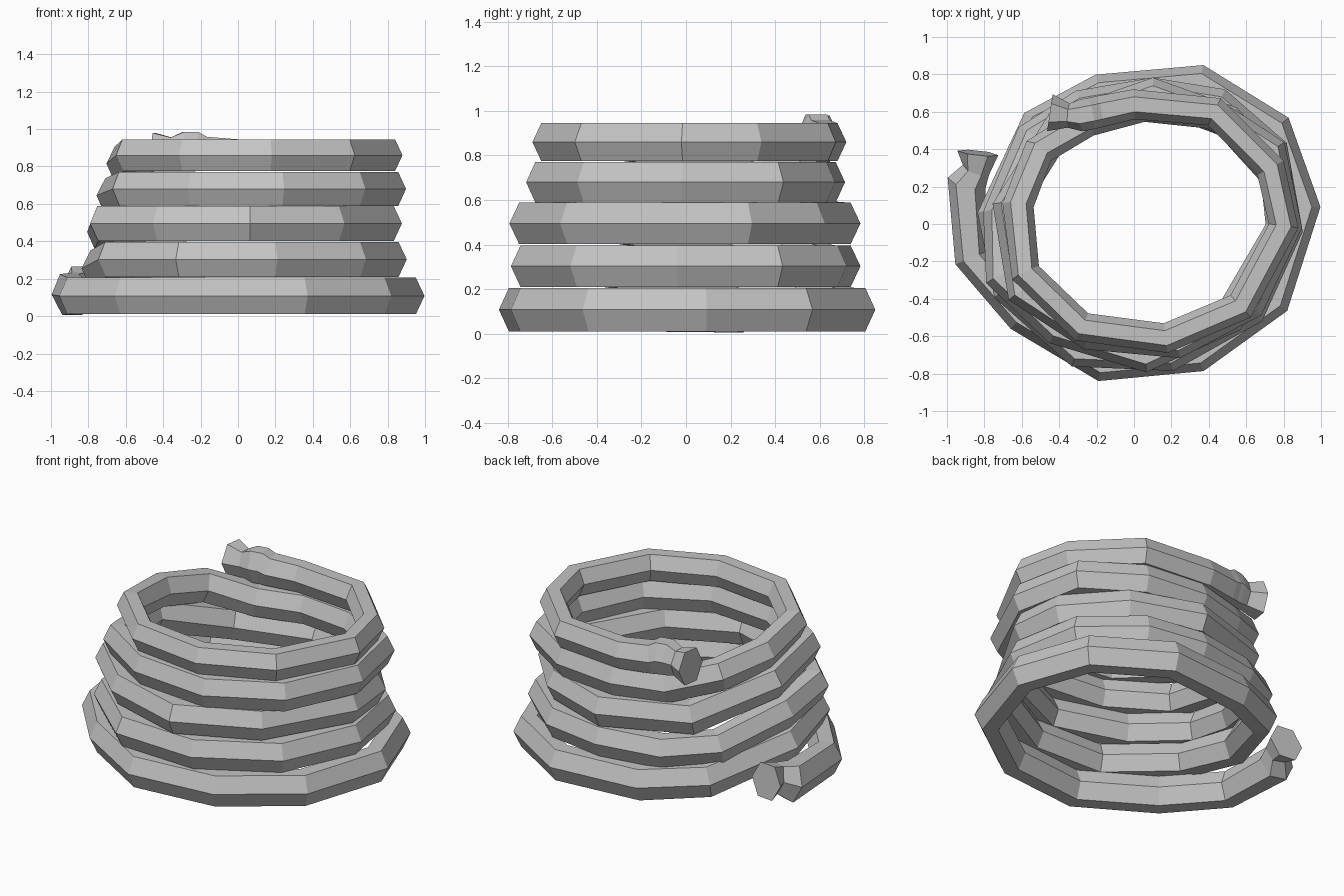
import bpy
import bmesh
from mathutils import Vector

# Remove the default object
default = bpy.data.objects.get("Cube")
if default:
    bpy.data.objects.remove(default, do_unlink=True)


def make_material(name, color):
    material = bpy.data.materials.new(name)
    material.use_nodes = True
    material.diffuse_color = color
    shader = material.node_tree.nodes["Principled BSDF"]
    shader.inputs["Base Color"].default_value = color
    return material


def sweep_hexagon(name, stations, material):
    """Sweep a flat-topped hexagon along (centre, half width, half height) stations."""
    bm = bmesh.new()
    rings = []
    last = len(stations) - 1
    for i, (centre, width, height) in enumerate(stations):
        before = centre - stations[max(i - 1, 0)][0]
        after = stations[min(i + 1, last)][0] - centre
        tangent = before.normalized() + after.normalized()
        side = tangent.cross(Vector((0, 0, 1))).normalized()
        up = side.cross(tangent).normalized()
        ring = []
        for across, rise in ((1, 0), (.5, 1), (-.5, 1), (-1, 0), (-.5, -1), (.5, -1)):
            ring.append(bm.verts.new(centre + side * across * width + up * rise * height))
        rings.append(ring)
    for lower, upper in zip(rings, rings[1:]):
        for k in range(len(lower)):
            n = (k + 1) % len(lower)
            bm.faces.new((lower[k], lower[n], upper[n], upper[k]))
    bm.faces.new(rings[0])
    bm.faces.new(rings[-1])
    bmesh.ops.recalc_face_normals(bm, faces=bm.faces)
    mesh = bpy.data.meshes.new(name)
    bm.to_mesh(mesh)
    bm.free()
    mesh.materials.append(material)
    obj = bpy.data.objects.new(name, mesh)
    bpy.context.collection.objects.link(obj)
    return obj


stations = []


def add_point(x, y, z, width, height):
    stations.append((Vector((x, y, z)), width, height))


def add_turn(z, width, height, level, climb=()):
    """Add one level turn of the coil, then the points that climb to the next turn."""
    for x, y in level:
        add_point(x, y, z, width, height)
    for x, y, climb_z in climb:
        add_point(x, y, climb_z, width, height)


# Lower loose end with its narrow neck
add_point(-.835, .38, .16, .11, .105)
add_point(-.845, .29, .15, .075, .085)
add_point(-.895, .22, .115, .105, .112)

# First, widest turn
add_turn(.108, .092, .098, [
    (-.87, -.18), (-.60, -.49), (-.17, -.75), (.34, -.70), (.745, -.41),
    (.905, .09), (.755, .51), (.35, .76), (-.18, .71)],
    climb=[(-.52, .53, .15), (-.745, .05, .255)])

# Second turn
add_turn(.303, .088, .093, [
    (-.67, -.35), (-.30, -.68), (.19, -.70), (.62, -.46),
    (.815, -.03), (.74, .39), (.45, .64), (.10, .695), (-.28, .63)],
    climb=[(-.55, .46, .34), (-.72, .05, .45)])

# Third turn
add_turn(.495, .088, .093, [
    (-.71, -.28), (-.41, -.56), (.06, -.705), (.51, -.50),
    (.79, -.02), (.76, .26), (.50, .55), (.10, .695)],
    climb=[(-.40, .52, .51), (-.67, .09, .645)])

# Fourth turn
add_turn(.68, .084, .091, [
    (-.60, -.36), (-.24, -.59), (.23, -.635), (.62, -.43),
    (.815, -.01), (.735, .39), (.42, .59), (.05, .63), (-.25, .55)],
    climb=[(-.51, .39, .765), (-.62, .10, .815)])

# Fifth, top turn
add_turn(.86, .08, .085, [
    (-.58, -.26), (-.28, -.55), (.17, -.61), (.57, -.44),
    (.80, -.01), (.73, .30), (.43, .60), (0, .64)])

# Upper loose end with its narrow neck
add_point(-.19, .60, .87, .085, .09)
add_point(-.235, .59, .885, .085, .10)
add_point(-.285, .58, .885, .085, .10)
add_point(-.35, .58, .875, .065, .08)
add_point(-.45, .595, .875, .10, .105)

grey = make_material("coil grey", (.55, .55, .55, 1))
sweep_hexagon("coiled_rope", stations, grey)
